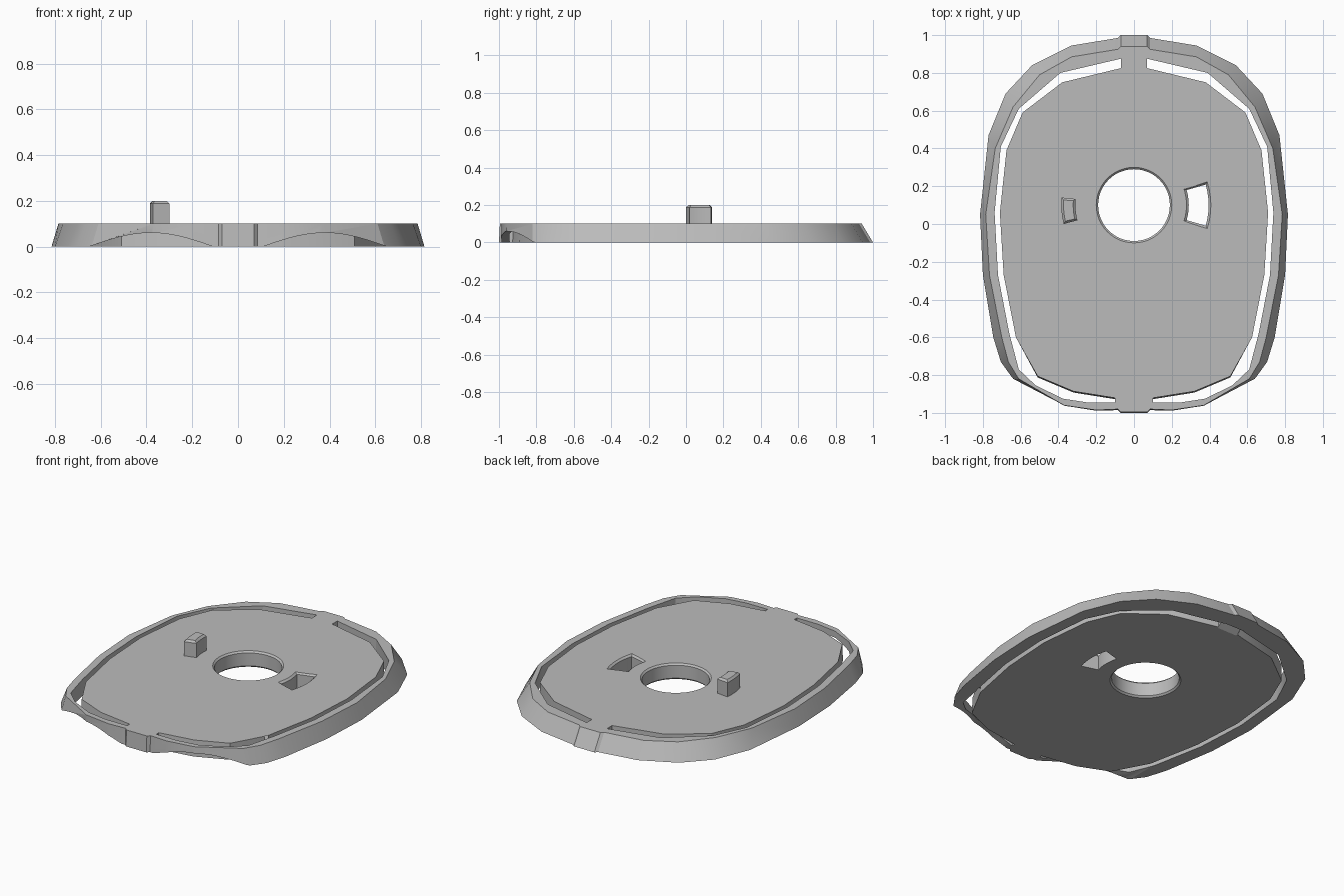
import bpy, bmesh, math

if "Cube" in bpy.data.objects:
    bpy.data.objects.remove(bpy.data.objects["Cube"])

TOP = 0.1
CENTRE_Y = 0.1

grey = bpy.data.materials.new("plain_grey")
grey.use_nodes = True
grey.diffuse_color = (0.5, 0.5, 0.5, 1)
grey.node_tree.nodes["Principled BSDF"].inputs["Base Color"].default_value = (0.5, 0.5, 0.5, 1)


def loft(name, loops):
    """Closed solid through a list of equally long vertex loops."""
    bm = bmesh.new()
    rings = [[bm.verts.new(p) for p in loop] for loop in loops]
    n = len(rings[0])
    for a, b in zip(rings, rings[1:]):
        for i in range(n):
            j = (i + 1) % n
            bm.faces.new((a[i], a[j], b[j], b[i]))
    bm.faces.new(rings[0][::-1])
    bm.faces.new(rings[-1])
    bmesh.ops.recalc_face_normals(bm, faces=bm.faces)
    mesh = bpy.data.meshes.new(name)
    bm.to_mesh(mesh)
    bm.free()
    mesh.materials.append(grey)
    obj = bpy.data.objects.new(name, mesh)
    bpy.context.collection.objects.link(obj)
    return obj


def activate(obj):
    bpy.ops.object.select_all(action="DESELECT")
    obj.select_set(True)
    bpy.context.view_layer.objects.active = obj


def cut(target, cutter):
    mod = target.modifiers.new("cut", "BOOLEAN")
    mod.operation = "DIFFERENCE"
    mod.solver = "EXACT"
    mod.object = cutter
    activate(target)
    bpy.ops.object.modifier_apply(modifier=mod.name)
    bpy.data.objects.remove(cutter)


def at(points, z, side=1):
    return [(side * x, y, z) for x, y in points]


def mirrored(half):
    return half + [(-x, y) for x, y in reversed(half)]


def sector(r0, r1, a0, a1, grow=0.0, steps=6):
    """Ring-sector outline around the central hole, angles in degrees."""
    r0, r1 = r0 - grow, r1 + grow
    da = math.degrees(grow / r1)
    angles = [math.radians(a0 - da + (a1 - a0 + 2 * da) * i / steps) for i in range(steps + 1)]
    arc = lambda r, seq: [(r * math.cos(a), CENTRE_Y + r * math.sin(a)) for a in seq]
    return arc(r1, angles) + arc(r0, angles[::-1])


# Sloping outer wall, half outlines from back to front
outer_low = [(0.07, 1.0), (0.085, 0.985), (0.33, 0.945), (0.54, 0.84), (0.68, 0.69),
             (0.77, 0.47), (0.815, 0.05), (0.80, -0.27), (0.745, -0.6), (0.705, -0.73),
             (0.64, -0.82), (0.37, -0.965), (0.2, -0.99), (0.085, -0.985), (0.07, -1.0)]
outer_high = [(0.07, 0.94), (0.085, 0.925), (0.33, 0.885), (0.50, 0.79), (0.64, 0.62),
              (0.735, 0.4), (0.785, 0.05), (0.765, -0.27), (0.70, -0.6), (0.665, -0.73),
              (0.61, -0.82), (0.37, -0.96), (0.2, -0.985), (0.085, -0.98), (0.07, -0.995)]
body = loft("base_plate", [at(mirrored(outer_low), 0), at(mirrored(outer_high), TOP)])

# Long gap on each side between the rim and the inner plate
rim_inside = [(0.07, 0.875), (0.39, 0.80), (0.61, 0.61), (0.705, 0.41), (0.738, 0.06),
              (0.72, -0.27), (0.66, -0.58), (0.61, -0.77), (0.52, -0.855),
              (0.375, -0.925), (0.245, -0.945), (0.1, -0.945)]
plate_edge = [(0.07, 0.825), (0.38, 0.75), (0.59, 0.59), (0.675, 0.39), (0.71, 0.06),
              (0.69, -0.27), (0.625, -0.6), (0.51, -0.805), (0.32, -0.885), (0.1, -0.92)]
plate_low = [(x, y - (0.008 if y < -0.7 else 0)) for x, y in plate_edge]
for side in (1, -1):
    cut(body, loft("gap_cutter", [at(rim_inside + plate_low[::-1], -0.01, side),
                                  at(rim_inside + plate_edge[::-1], TOP + 0.01, side)]))

# Low arches under the front rim, stopping inside the gap
gap_middle = [(0.1, -0.937), (0.25, -0.935), (0.375, -0.915), (0.515, -0.835),
              (0.57, -0.77), (0.66, -0.56)]


def middle_y(x):
    for (xa, ya), (xb, yb) in zip(gap_middle, gap_middle[1:]):
        if x <= xb:
            return ya + (yb - ya) * (x - xa) / (xb - xa)
    return gap_middle[-1][1]


for side in (1, -1):
    columns = []
    for i in range(15):
        t = i / 14
        x = 0.11 + 0.54 * t
        z = 0.06 * math.sin(math.pi * t)
        y = middle_y(x)
        columns.append([(side * x, -1.2, -0.05), (side * x, -1.2, z),
                        (side * x, y, z), (side * x, y, -0.05)])
    cut(body, loft("arch_cutter", columns))

# Ramp under the back bridge
cut(body, loft("ramp_cutter", [[(x, 0.80, -0.01), (x, 0.88, -0.01), (x, 0.88, 0.045)]
                               for x in (-0.071, 0.071)]))


# Central hole with chamfered rims
def circle(r, z, n=48):
    return [(r * math.cos(math.tau * i / n), CENTRE_Y + r * math.sin(math.tau * i / n), z)
            for i in range(n)]


cut(body, loft("hole_cutter", [circle(0.21, -0.01), circle(0.19, 0.01),
                               circle(0.19, 0.09), circle(0.21, 0.11)]))

# Curved slot on the left with a chamfered top edge
slot = lambda grow, z: at(sector(0.29, 0.395, -16, 16, grow), z)
cut(body, loft("slot_cutter", [slot(0, -0.05), slot(0, 0.09), slot(0.024, 0.11)]))

# Curved locating peg on the right with a chamfered top
peg_outline = lambda grow, z: at(sector(0.31, 0.385, 174, 195, grow), z)
peg = loft("locating_peg", [peg_outline(0, 0.05), peg_outline(0, 0.188), peg_outline(-0.012, 0.2)])

for obj in (body, peg):
    activate(obj)
    bpy.ops.object.shade_smooth_by_angle(angle=math.radians(25))
